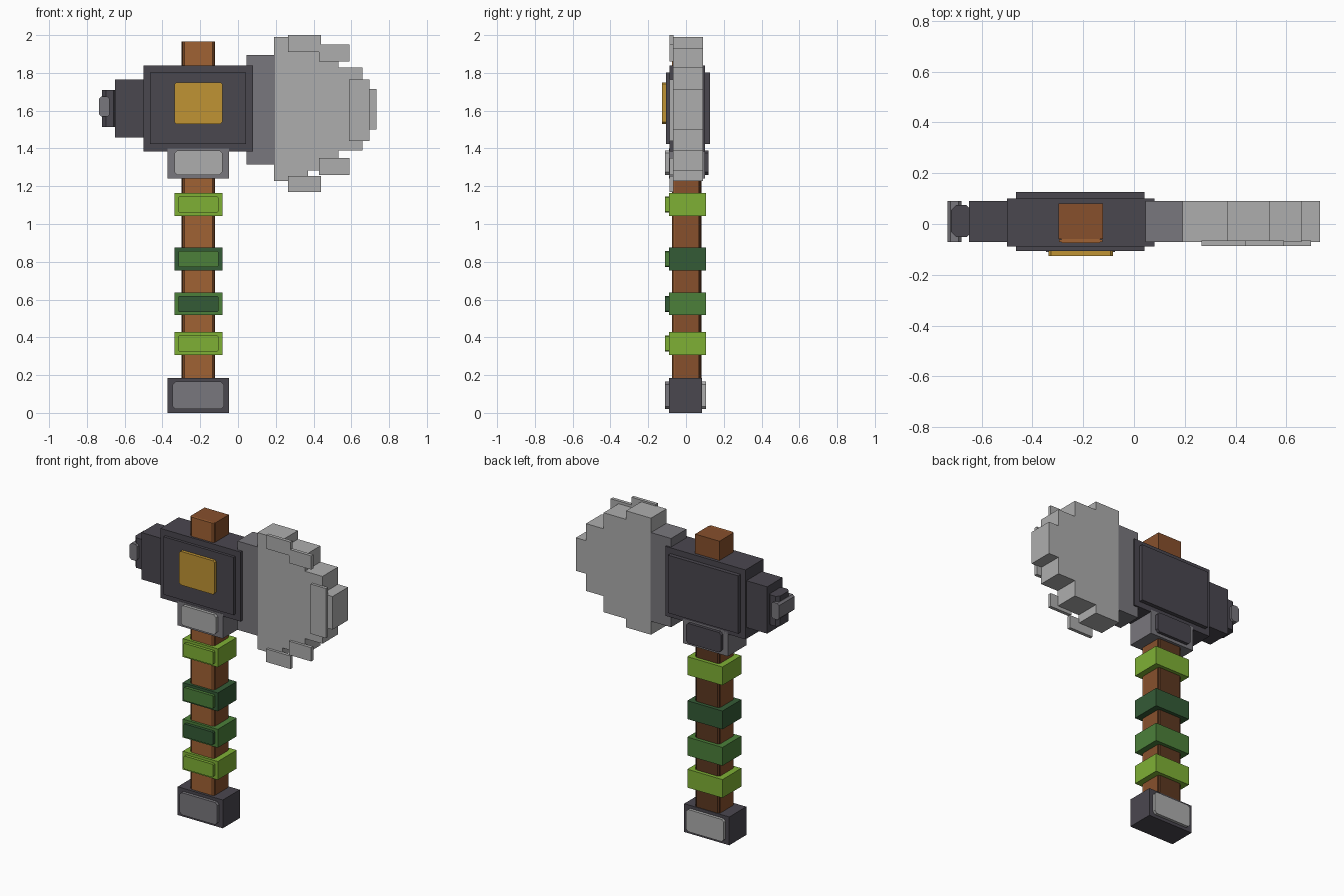
import bpy
import bmesh

default = bpy.data.objects.get("Cube")
if default:
    bpy.data.objects.remove(default, do_unlink=True)


def linear(channel):
    c = channel / 255
    return c / 12.92 if c <= 0.04045 else ((c + 0.055) / 1.055) ** 2.4


def material(name, code):
    rgba = [linear(v) for v in bytes.fromhex(code)] + [1.0]
    mat = bpy.data.materials.new(name)
    mat.use_nodes = True
    mat.diffuse_color = rgba
    mat.node_tree.nodes["Principled BSDF"].inputs["Base Color"].default_value = rgba
    return mat


light_steel = material("light steel", "aeaeae")
steel = material("steel", "79777d")
dark_iron = material("dark iron", "4a474f")
light_wood = material("light wood", "a06234")
wood = material("wood", "87502c")
dark_wood = material("dark wood", "5c3820")
lime = material("lime", "7fb035")
green = material("green", "4c803a")
dark_green = material("dark green", "345b36")
gold = material("gold", "c09434")


def block(name, mat, x, y, z, bevel=0, axis=1):
    """Box between (low, high) pairs; bevel trims the edges parallel to one axis."""
    bm = bmesh.new()
    bmesh.ops.create_cube(bm, size=1)
    for v in bm.verts:
        v.co = [sum(r) / 2 + c * (r[1] - r[0]) for c, r in zip(v.co, (x, y, z))]
    if bevel:
        edges = [e for e in bm.edges
                 if abs((e.verts[0].co - e.verts[1].co).normalized()[axis]) > 0.9]
        bmesh.ops.bevel(bm, geom=edges, offset=bevel, segments=1,
                        affect='EDGES', profile=0.5)
    mesh = bpy.data.meshes.new(name)
    bm.to_mesh(mesh)
    bm.free()
    mesh.materials.append(mat)
    obj = bpy.data.objects.new(name, mesh)
    bpy.context.collection.objects.link(obj)
    return obj


def around(centre, half):
    return (centre - half, centre + half)


GRIP = -0.21      # handle axis in x
HEAD = 1.608      # head axis in z
BLADE_Y = (-0.07, 0.09)

# Handle: core with a pale front strip and a dark back strip
block("handle_core", wood, around(GRIP, 0.088), (-0.06, 0.07), (0.1, 1.965))
block("handle_front", light_wood, around(GRIP, 0.086), (-0.074, -0.058),
      (0.1, 1.965), 0.012, axis=2)
block("handle_back", dark_wood, around(GRIP, 0.086), (0.068, 0.082),
      (0.1, 1.3), 0.01, axis=2)
block("handle_top_back", wood, around(GRIP, 0.088), (0.068, 0.08), (1.7, 1.965))

# Pommel
block("pommel", dark_iron, around(GRIP, 0.163), (-0.09, 0.086), (0, 0.185))
block("pommel_front_plate", steel, around(GRIP, 0.136), (-0.11, -0.08), (0.02, 0.165), 0.015)
block("pommel_back_plate", light_steel, around(GRIP, 0.136), (0.08, 0.105), (0.02, 0.165), 0.015)

# Grip bands, each with a raised front plate
bands = [("lower", 0.367, lime, lime), ("lower_middle", 0.577, green, dark_green),
         ("upper_middle", 0.815, dark_green, green), ("upper", 1.103, lime, lime)]
for label, z, band, plate in bands:
    block(label + "_band", band, around(GRIP, 0.127), (-0.09, 0.105), around(z, 0.06))
    block(label + "_band_plate", plate, around(GRIP, 0.106), (-0.11, -0.08),
          around(z, 0.043), 0.006)

# Collar under the head
block("collar", steel, around(GRIP, 0.163), (-0.09, 0.1), (1.24, 1.4))
block("collar_front_plate", light_steel, around(GRIP, 0.127), (-0.11, -0.08), (1.26, 1.39), 0.015)
block("collar_back_plate", dark_iron, around(GRIP, 0.127), (0.09, 0.12), (1.26, 1.39), 0.015)

# Head block with plates and the gold inlay
block("head", dark_iron, (-0.5, 0.08), (-0.088, 0.1), around(HEAD + 0.004, 0.227))
for side, y in (("front", (-0.106, -0.08)), ("back", (0.09, 0.126))):
    block("head_" + side + "_plate", dark_iron, (-0.465, 0.042), y, around(HEAD + 0.004, 0.189))
block("gold_inlay", gold, around(GRIP, 0.127), (-0.126, -0.1), (1.53, 1.75), 0.01)

# Stepped hammer end
block("hammer_step", dark_iron, (-0.65, -0.49), BLADE_Y, around(HEAD + 0.004, 0.153))
block("hammer_neck", dark_iron, (-0.72, -0.64), (-0.052, 0.075),
      around(HEAD + 0.004, 0.098), 0.02, axis=2)
block("hammer_tip", steel, (-0.735, -0.68), BLADE_Y, around(HEAD + 0.014, 0.054), 0.012)

# Blade: dark root, then columns that shrink toward the cutting edge
block("blade_root", steel, (0.045, 0.195), BLADE_Y, around(HEAD - 0.003, 0.29))
edges = [0.19, 0.37, 0.533, 0.66, 0.733]
halves = [0.381, 0.325, 0.22, 0.108]
for i, half in enumerate(halves):
    block(f"blade_column_{i}", light_steel, (edges[i], edges[i + 1]), BLADE_Y, around(HEAD, half))

# Thin stepped rim on the front of the blade
rim = [("outer_top", (0.265, 0.44), (1.91, 2.0)), ("inner_top", (0.43, 0.59), (1.86, 1.95)),
       ("middle", (0.587, 0.697), (1.44, 1.765)),
       ("inner_bottom", (0.43, 0.59), (1.26, 1.35)), ("outer_bottom", (0.265, 0.44), (1.17, 1.255))]
for label, x, z in rim:
    block("blade_rim_" + label, light_steel, x, (-0.087, -0.065), z)
